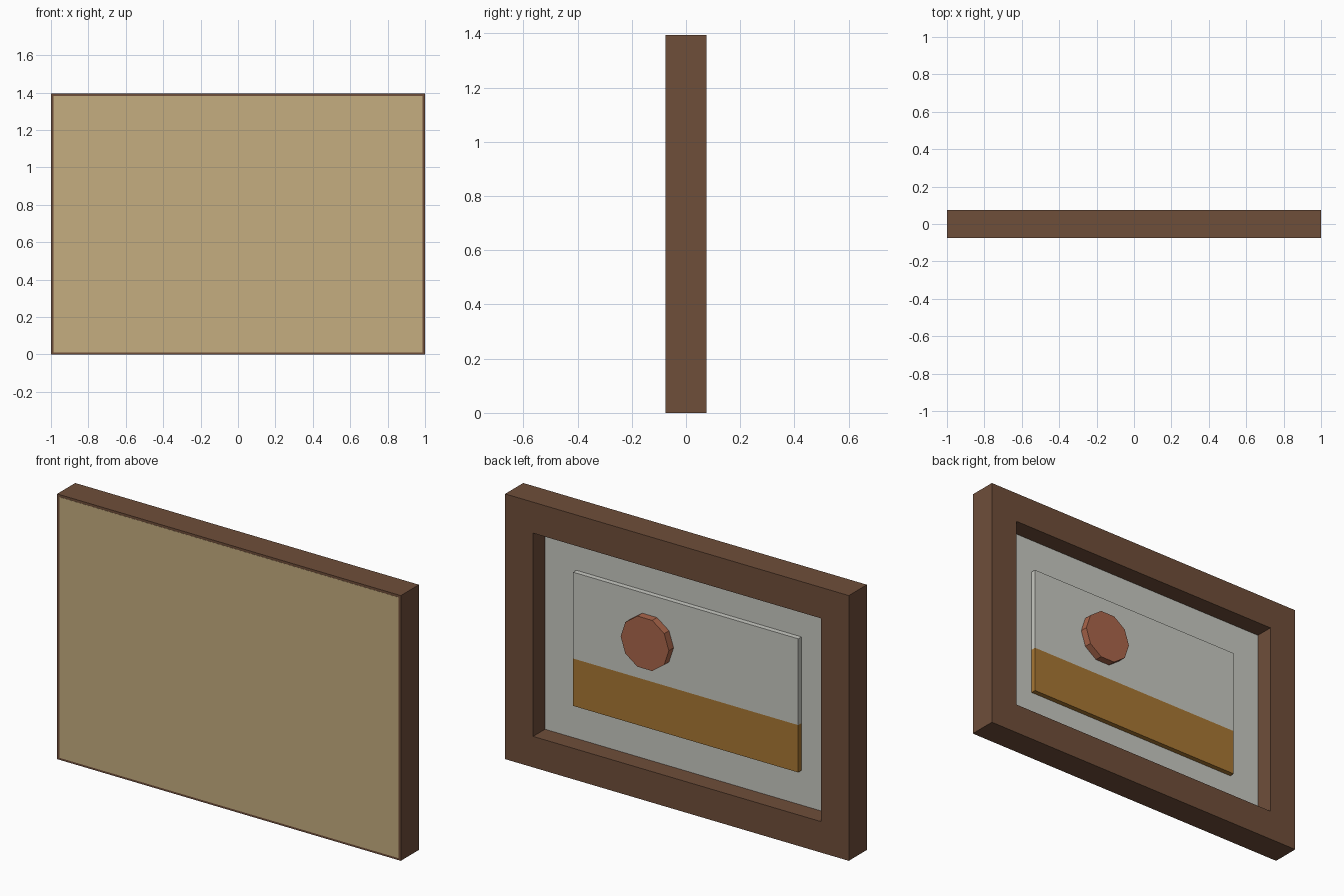
import bpy, bmesh, math
from mathutils import Matrix

if "Cube" in bpy.data.objects:
    bpy.data.objects.remove(bpy.data.objects["Cube"])

W, H, D = 1.0, 1.395, 0.075      # half width, height, half depth
BORDER = 0.163                   # width of the frame moulding


def material(name, r, g, b):
    lin = [((c / 255 + 0.055) / 1.055) ** 2.4 for c in (r, g, b)]
    m = bpy.data.materials.new(name)
    m.diffuse_color = (*lin, 1)
    m.use_nodes = True
    m.node_tree.nodes["Principled BSDF"].inputs["Base Color"].default_value = m.diffuse_color
    return m


brown = material("walnut brown", 111, 78, 58)
tan = material("board tan", 197, 173, 128)
white = material("mat off white", 200, 201, 194)
ochre = material("ochre", 168, 119, 51)
red = material("clay red", 170, 102, 75)


def finish(bm, name, *mats):
    bmesh.ops.recalc_face_normals(bm, faces=bm.faces)
    mesh = bpy.data.meshes.new(name)
    bm.to_mesh(mesh)
    bm.free()
    for m in mats:
        mesh.materials.append(m)
    ob = bpy.data.objects.new(name, mesh)
    bpy.context.collection.objects.link(ob)
    return ob


def box(x, y0, y1, z0, z1):
    bm = bmesh.new()
    bmesh.ops.create_cube(bm, size=1, matrix=Matrix.Translation((0, (y0 + y1) / 2, (z0 + z1) / 2))
                          @ Matrix.Diagonal((2 * x, y1 - y0, z1 - z0, 1)))
    return bm


# Frame: a mitred ring, rectangular in section
bm = bmesh.new()
loops = []
for inset, y in ((0, -D), (0, D), (BORDER, D), (BORDER, -D)):
    x, z0, z1 = W - inset, inset, H - inset
    loops.append([bm.verts.new((px, y, pz)) for px, pz in ((-x, z0), (x, z0), (x, z1), (-x, z1))])
for i in range(4):
    a, b = loops[i], loops[(i + 1) % 4]
    for k in range(4):
        n = (k + 1) % 4
        bm.faces.new((a[k], a[n], b[n], b[k]))
finish(bm, "frame", brown)

# Backing board, almost flush with the frame
finish(box(W - 0.013, -D - 0.0008, -0.05, 0.011, H - 0.013), "backing_board", tan)

# Mat inside the opening
finish(box(W - BORDER + 0.01, -0.05, -0.024, BORDER - 0.01, H - BORDER + 0.01), "mat", white)

# Raised picture panel: pale sky above, ochre ground below
bm = box(0.655, -0.03, 0.003, 0.345, 1.048)
HORIZON = 0.594
bmesh.ops.bisect_plane(bm, geom=bm.verts[:] + bm.edges[:] + bm.faces[:],
                       plane_co=(0, 0, HORIZON), plane_no=(0, 0, 1))
for f in bm.faces:
    f.material_index = 1 if f.calc_center_median().z < HORIZON else 0
finish(bm, "picture_panel", white, ochre)

# Ten-sided sun disc
bm = bmesh.new()
bmesh.ops.create_cone(bm, cap_ends=True, segments=10, radius1=0.14, radius2=0.14, depth=0.043,
                      matrix=Matrix.Translation((0.21, 0.0215, 0.807))
                      @ Matrix.Rotation(math.pi / 2, 4, 'X') @ Matrix.Rotation(math.pi / 2, 4, 'Z'))
finish(bm, "sun_disc", red)
